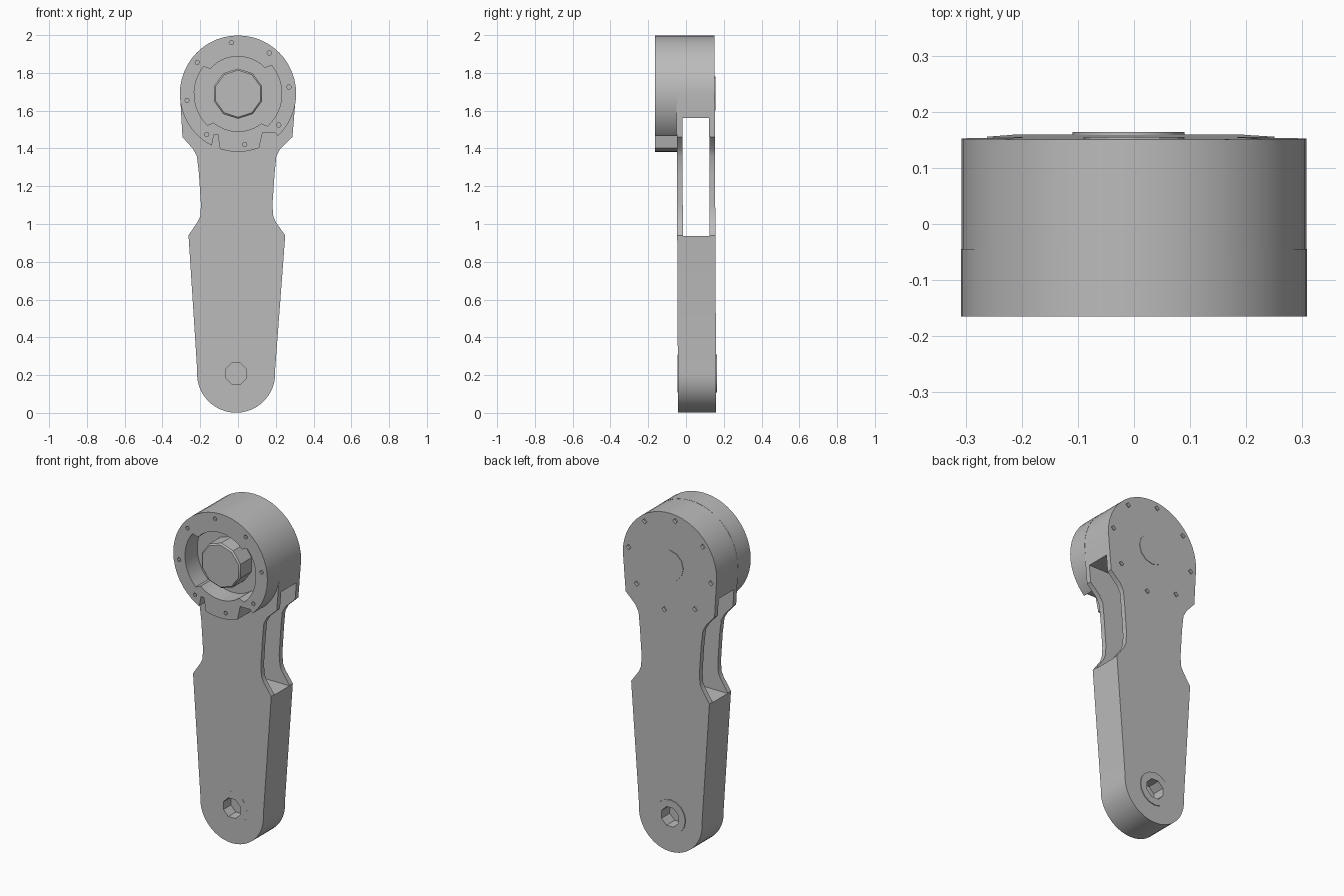
import bpy, bmesh
from math import sin, cos, radians, pi

cube = bpy.data.objects.get("Cube")
if cube:
    bpy.data.objects.remove(cube, do_unlink=True)

grey = bpy.data.materials.new("plain grey")
grey.use_nodes = True
grey.diffuse_color = (0.5, 0.5, 0.5, 1)
grey.node_tree.nodes["Principled BSDF"].inputs["Base Color"].default_value = (0.5, 0.5, 0.5, 1)

HEAD = (0, 1.69)
FOOT = (-0.01, 0.208)
FRONT, PLATE, BACK = -0.165, -0.05, 0.152


def arc(centre, r, start, end, steps):
    """Points of an arc in the x-z plane, angles in degrees."""
    angles = [radians(start + (end - start) * i / steps) for i in range(steps + 1)]
    return [(centre[0] + r * cos(a), centre[1] + r * sin(a)) for a in angles]


def circle(centre, r, sides, turn=0):
    return arc(centre, r, turn, turn + 360, sides)[:-1]


def solid(name, prisms):
    """One object made of prisms (outline, y0, y1) extruded along y."""
    bm = bmesh.new()
    for outline, y0, y1 in prisms:
        a = [bm.verts.new((x, y0, z)) for x, z in outline]
        b = [bm.verts.new((x, y1, z)) for x, z in outline]
        bm.faces.new(a)
        bm.faces.new(b[::-1])
        for i in range(len(a)):
            j = (i + 1) % len(a)
            bm.faces.new((a[j], a[i], b[i], b[j]))
    bmesh.ops.recalc_face_normals(bm, faces=bm.faces)
    mesh = bpy.data.meshes.new(name)
    bm.to_mesh(mesh)
    bm.free()
    mesh.materials.append(grey)
    obj = bpy.data.objects.new(name, mesh)
    bpy.context.collection.objects.link(obj)
    return obj


def activate(obj):
    bpy.ops.object.select_all(action='DESELECT')
    obj.select_set(True)
    bpy.context.view_layer.objects.active = obj


def cut(obj, prisms):
    cutter = solid("cutter", prisms)
    cutter.hide_render = True
    mod = obj.modifiers.new("cut", 'BOOLEAN')
    mod.operation, mod.solver, mod.object = 'DIFFERENCE', 'EXACT', cutter
    activate(obj)
    bpy.ops.object.modifier_apply(modifier=mod.name)
    bpy.data.objects.remove(cutter, do_unlink=True)


bolts = [arc(HEAD, 0.272, 97.4 + 45 * i, 0, 1)[0] for i in range(8)]

# Link: waisted arm with round foot and round head
outline = arc(HEAD, 0.307, 0, 180, 24)
outline += [(-0.294, 1.46), (-0.24, 1.4), (-0.218, 1.36), (-0.207, 1.27),
            (-0.196, 1.1), (-0.2, 1.04), (-0.215, 1.01), (-0.262, 0.94)]
outline += arc(FOOT, 0.207, 175, 365, 24)
outline += [(0.25, 0.94), (0.2, 1.01), (0.187, 1.04), (0.182, 1.1),
            (0.194, 1.27), (0.203, 1.36), (0.225, 1.4), (0.288, 1.46)]
link = solid("arm_link", [(outline, PLATE, BACK)])

# Open slot through the waist, blind pin holes in the foot, bolt holes at the back
slot = [(-0.5, 0.937), (0.5, 0.937), (0.5, 1.56), (-0.5, 1.56)]
pin = circle(FOOT, 0.06, 8, 22.5)
cut(link, [(slot, -0.02, 0.122), (pin, -0.2, 0.02), (pin, 0.08, 0.3)]
    + [(circle(p, 0.016, 4), 0.135, 0.3) for p in bolts])
for v in link.data.vertices:
    v.co.y += 0.008 * (1 - v.co.z / 1.69)

# Head ring with lobed pocket, two notches below and bolt holes
ring = solid("head_ring", [(circle(HEAD, 0.308, 48), FRONT, PLATE + 0.005)])
pocket = (arc(HEAD, 0.232, -48, 40, 12) + arc(HEAD, 0.197, 44, 138, 12)
          + arc(HEAD, 0.232, 142, 226, 12) + arc(HEAD, 0.2, 230, 308, 12))
left_notch = [(0.1, 1.35), (0.13, 1.485), (0.195, 1.485), (0.25, 1.42), (0.25, 1.35)]
right_notch = [(-0.15, 1.36), (-0.127, 1.475), (-0.107, 1.475), (-0.09, 1.36)]
cut(ring, [(p, -0.3, 0.1) for p in (pocket, left_notch, right_notch)]
    + [(circle(p, 0.012, 6), -0.3, FRONT + 0.04) for p in bolts])

# Hub inside the pocket
hub = solid("hub", [(circle(HEAD, 0.133, 10, 18), FRONT, PLATE + 0.005)])
bevel = hub.modifiers.new("bevel", 'BEVEL')
bevel.width, bevel.segments, bevel.angle_limit = 0.008, 1, radians(60)
activate(hub)
bpy.ops.object.modifier_apply(modifier=bevel.name)

# Thin back cap and washers around the foot pin
cap = solid("back_cap", [(circle(HEAD, 0.09, 12), BACK - 0.005, BACK + 0.003)])
washers = []
for name, y0, y1 in (("front_washer", -0.044, -0.0435), ("back_washer", 0.155, 0.164)):
    washer = solid(name, [(circle(FOOT, 0.1, 16), y0, y1)])
    cut(washer, [(pin, -0.3, 0.3)])
    washers.append(washer)

for obj in [link, ring, hub, cap] + washers:
    activate(obj)
    bpy.ops.object.shade_smooth_by_angle(angle=pi / 7)
